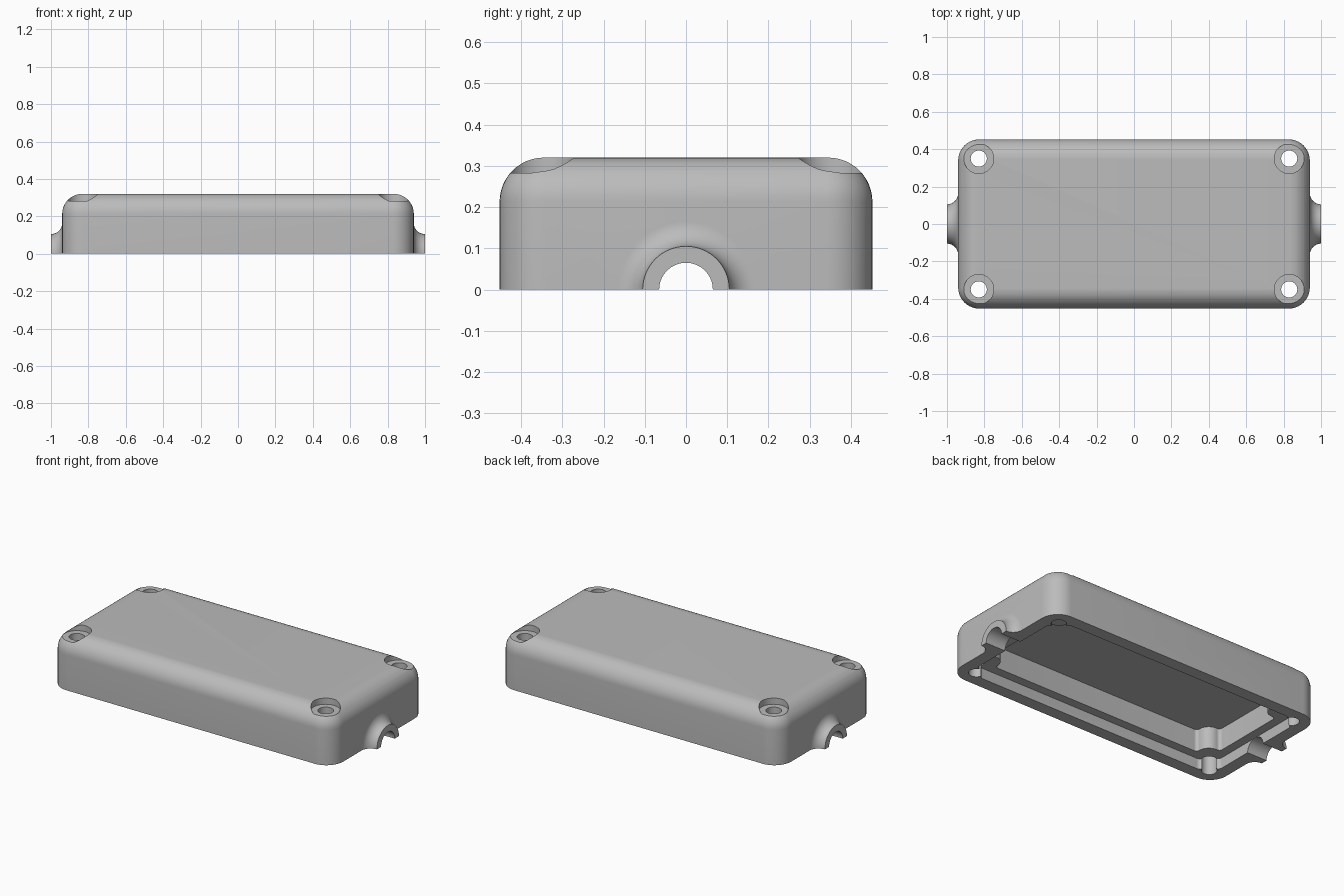
import bpy, bmesh, math
from mathutils import Vector, Matrix

if "Cube" in bpy.data.objects:
    bpy.data.objects.remove(bpy.data.objects["Cube"], do_unlink=True)

# Main sizes
HALF_X, HALF_Y, HEIGHT = 0.94, 0.452, 0.32
CORNER, FILLET = 0.112, 0.107
HOLE_X, HOLE_Y = 0.83, 0.35

grey = bpy.data.materials.new("light_grey_plastic")
grey.use_nodes = True
colour = (0.5, 0.5, 0.5, 1)
grey.diffuse_color = colour
grey.node_tree.nodes["Principled BSDF"].inputs["Base Color"].default_value = colour


def make_object(name, bm):
    bmesh.ops.recalc_face_normals(bm, faces=bm.faces[:])
    mesh = bpy.data.meshes.new(name)
    bm.to_mesh(mesh)
    bm.free()
    mesh.materials.append(grey)
    obj = bpy.data.objects.new(name, mesh)
    bpy.context.collection.objects.link(obj)
    return obj


def rounded_outline(points, steps=10):
    """Closed outline through (x, y, radius) corners with arcs."""
    out = []
    n = len(points)
    for i, (x, y, r) in enumerate(points):
        p = Vector((x, y))
        a = (Vector(points[i - 1][:2]) - p).normalized()
        b = (Vector(points[(i + 1) % n][:2]) - p).normalized()
        centre = p + (a + b) * r          # right-angled corners
        for k in range(steps + 1):
            t = k / steps * math.pi / 2
            out.append(centre - b * r * math.cos(t) - a * r * math.sin(t))
    return out


def loft(name, rings):
    """Join rings of 3D points and cap both ends."""
    bm = bmesh.new()
    rows = [[bm.verts.new(p) for p in ring] for ring in rings]
    n = len(rows[0])
    for low, high in zip(rows, rows[1:]):
        for i in range(n):
            j = (i + 1) % n
            bm.faces.new((low[i], low[j], high[j], high[i]))
    bm.faces.new(rows[0])
    bm.faces.new(rows[-1])
    return make_object(name, bm)


def prism(name, outline, bottom, top):
    return loft(name, [[(p.x, p.y, z) for p in outline] for z in (bottom, top)])


def cylinder(name, radius, depth, matrix, segments=48):
    bm = bmesh.new()
    bmesh.ops.create_cone(bm, cap_ends=True, segments=segments, radius1=radius,
                          radius2=radius, depth=depth, matrix=matrix)
    return make_object(name, bm)


def combine(target, tool, operation):
    """Apply one boolean and discard its tool."""
    mod = target.modifiers.new("combine", 'BOOLEAN')
    mod.object, mod.operation, mod.solver = tool, operation, 'EXACT'
    bpy.ops.object.select_all(action='DESELECT')
    bpy.context.view_layer.objects.active = target
    target.select_set(True)
    bpy.ops.object.modifier_apply(modifier=mod.name)
    bpy.data.objects.remove(tool, do_unlink=True)


def notched_outline(half_x, half_y, notch_x, notch_y, outer, inner):
    """Rectangle whose corners step in around the screw holes."""
    quarter = [(half_x, notch_y, outer), (notch_x, notch_y, inner),
               (notch_x, half_y, outer)]
    points = []
    for sx, sy in ((1, 1), (-1, 1), (-1, -1), (1, -1)):
        part = [(sx * x, sy * y, r) for x, y, r in quarter]
        points += part if sx * sy > 0 else part[::-1]
    return rounded_outline(points)


# Outer shell: rounded block with a rounded top edge
levels = [(0, 0)]
for k in range(13):
    t = k / 12 * math.pi / 2
    levels.append((FILLET * (1 - math.cos(t)), HEIGHT - FILLET * (1 - math.sin(t))))
rings = []
for inset, z in levels:
    x, y, r = HALF_X - inset, HALF_Y - inset, CORNER - inset
    outline = rounded_outline([(x, y, r), (-x, y, r), (-x, -y, r), (x, -y, r)])
    rings.append([(p.x, p.y, z) for p in outline])
shell = loft("enclosure_cover", rings)

# Flared cable collars on both ends
for side in (1, -1):
    profile = [(0.88, 0.165)]
    for k in range(13):
        t = k / 12 * math.pi / 2
        profile.append((1 - 0.06 * math.cos(t), 0.165 - 0.06 * math.sin(t)))
    rings = []
    for x, r in profile:
        angles = [k / 64 * math.tau for k in range(64)]
        rings.append([(side * x, r * math.cos(a), r * math.sin(a)) for a in angles])
    combine(shell, loft("cable_collar", rings), 'UNION')

# Trim everything below the split plane
trim = rounded_outline([(2, 2, 0.1), (-2, 2, 0.1), (-2, -2, 0.1), (2, -2, 0.1)], 2)
combine(shell, prism("trim_block", trim, -0.5, 0), 'DIFFERENCE')

# Lip recess and deeper cavity
recess = notched_outline(0.865, 0.377, 0.79, 0.31, 0.026, 0.04)
combine(shell, prism("lip_recess", recess, -0.1, 0.065), 'DIFFERENCE')
cavity = notched_outline(0.81, 0.322, 0.72, 0.235, 0.02, 0.064)
combine(shell, prism("inner_cavity", cavity, -0.1, 0.2), 'DIFFERENCE')

# Cable channel through both collars
along_x = Matrix.Rotation(math.pi / 2, 4, 'Y')
combine(shell, cylinder("cable_channel", 0.065, 2.4, along_x, 64), 'DIFFERENCE')

# Screw holes with counterbores
for sx in (1, -1):
    for sy in (1, -1):
        spot = Vector((sx * HOLE_X, sy * HOLE_Y, 0))
        through = Matrix.Translation(spot)
        combine(shell, cylinder("screw_hole", 0.043, 1, through), 'DIFFERENCE')
        above = Matrix.Translation(spot + Vector((0, 0, 0.283 + 0.1)))
        combine(shell, cylinder("counterbore", 0.08, 0.2, above), 'DIFFERENCE')

# Smooth curves, keep crisp edges
bpy.ops.object.select_all(action='DESELECT')
shell.select_set(True)
bpy.context.view_layer.objects.active = shell
bpy.ops.object.shade_smooth_by_angle(angle=math.radians(30))
